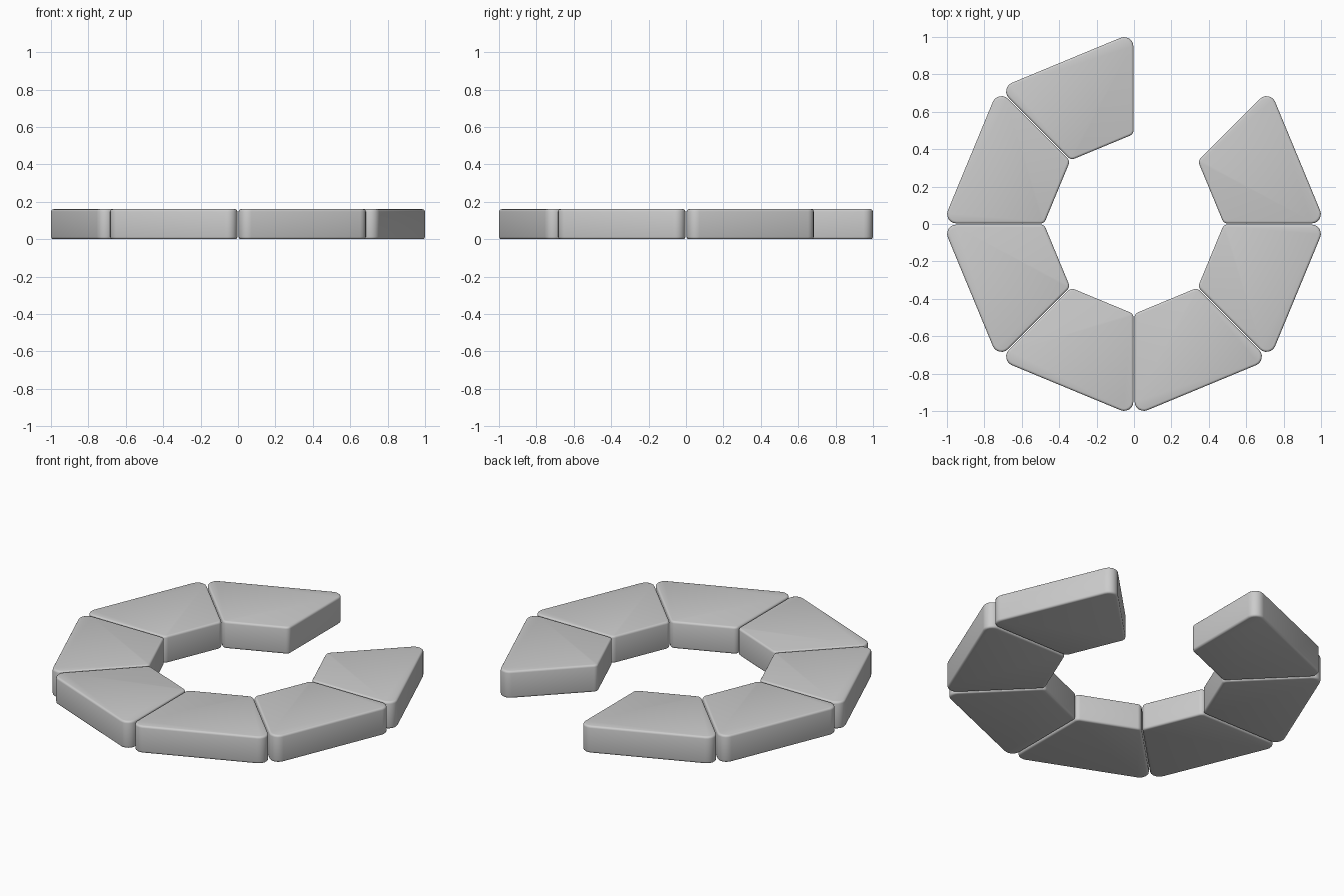
import bpy, bmesh
from math import sin, cos, tan, pi, radians
from mathutils import Vector

if "Cube" in bpy.data.objects:
    bpy.data.objects.remove(bpy.data.objects["Cube"])

R_OUT, R_IN = 1.024, 0.48     # corner radii of the octagonal ring
HEIGHT = 0.16
GAP = 0.003                   # half gap between neighbouring blocks
EDGE = 0.012                  # rounding of top and bottom rims


def rounded(points, radii, steps=6):
    """Counter-clockwise outline with each corner replaced by an arc."""
    out = []
    n = len(points)
    for i, (p, r) in enumerate(zip(points, radii)):
        a = (points[i - 1] - p).normalized()
        b = (points[(i + 1) % n] - p).normalized()
        half = a.angle(b) / 2
        centre = p + (a + b).normalized() * (r / sin(half))
        start = p + a * (r / tan(half)) - centre
        sweep = pi - 2 * half
        for k in range(steps + 1):
            t = sweep * k / steps
            out.append(centre + Vector((start.x * cos(t) - start.y * sin(t),
                                        start.x * sin(t) + start.y * cos(t))))
    return out


def ring_block(name, angle):
    # trapezoid outline spanning 45 degrees, pulled back from both side planes
    a0, a1 = radians(angle), radians(angle + 45)
    d0, d1 = Vector((cos(a0), sin(a0))), Vector((cos(a1), sin(a1)))
    s0, s1 = Vector((-d0.y, d0.x)) * GAP, Vector((d1.y, -d1.x)) * GAP
    corners = [d0 * R_IN + s0, d0 * R_OUT + s0, d1 * R_OUT + s1, d1 * R_IN + s1]
    outline = rounded(corners, [0.03, 0.05, 0.05, 0.03])

    # extrude the outline and round the rims
    bm = bmesh.new()
    base = bm.faces.new([bm.verts.new((p.x, p.y, 0)) for p in outline])
    ext = bmesh.ops.extrude_face_region(bm, geom=[base])
    bmesh.ops.translate(bm, vec=(0, 0, HEIGHT),
                        verts=[g for g in ext['geom'] if isinstance(g, bmesh.types.BMVert)])
    bmesh.ops.recalc_face_normals(bm, faces=bm.faces)
    rims = [e for e in bm.edges if abs(e.verts[0].co.z - e.verts[1].co.z) < 1e-6]
    bmesh.ops.bevel(bm, geom=rims, offset=EDGE, segments=3, profile=0.5, affect='EDGES')
    mesh = bpy.data.meshes.new(name)
    bm.to_mesh(mesh)
    bm.free()
    obj = bpy.data.objects.new(name, mesh)
    bpy.context.collection.objects.link(obj)
    bpy.context.view_layer.objects.active = obj
    obj.select_set(True)


# seven of eight blocks, leaving the 45-90 degree slot open
for i in range(7):
    ring_block(f"ring_block_{i + 1}", 90 + 45 * i)
bpy.ops.object.shade_smooth_by_angle(angle=radians(35))
